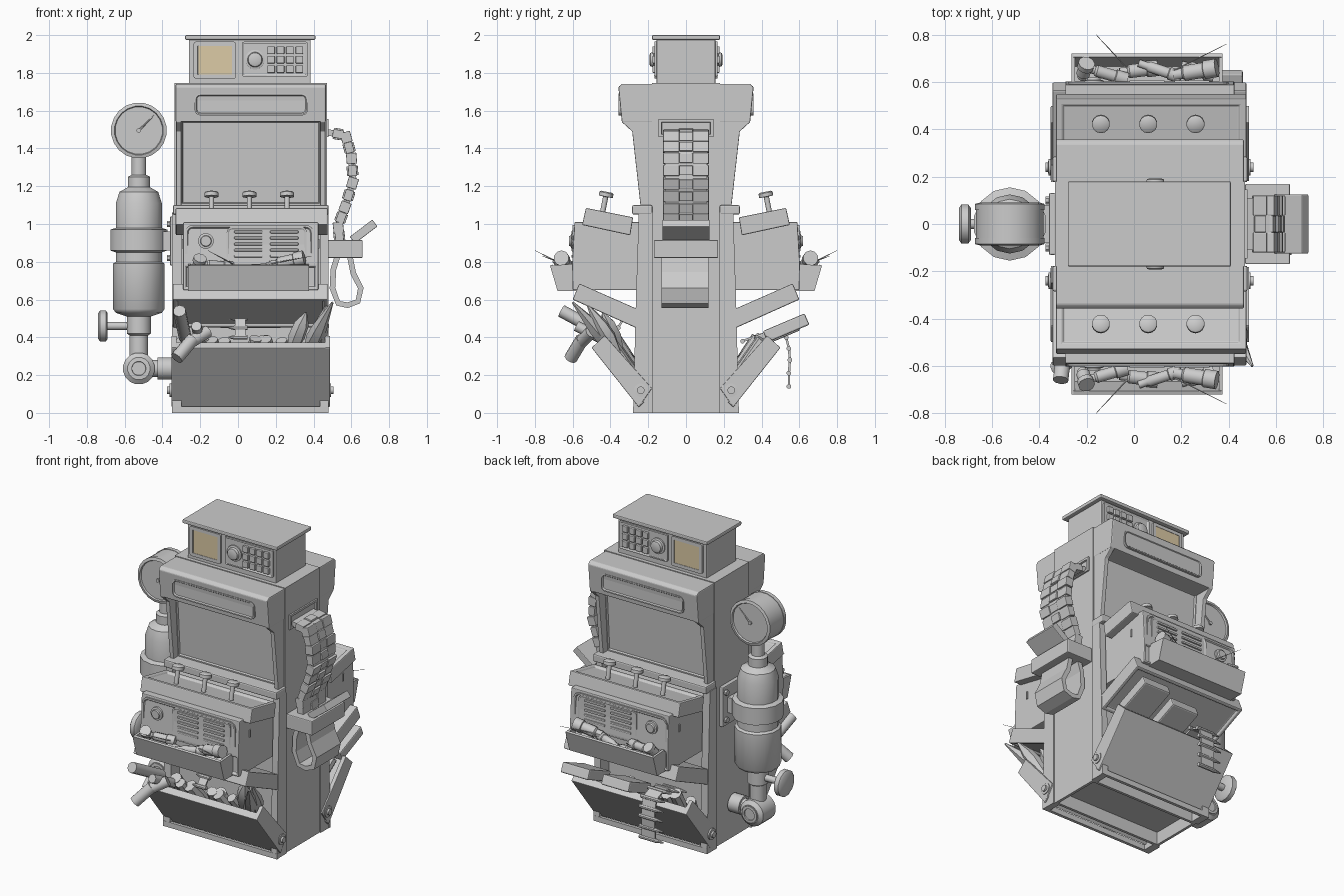
import bpy, bmesh, math, random
from mathutils import Vector, Matrix

if "Cube" in bpy.data.objects:
    bpy.data.objects.remove(bpy.data.objects["Cube"])
random.seed(4)

def finish(name, bm, mir=False, smooth=False, bevel=0, solid=0):
    bmesh.ops.recalc_face_normals(bm, faces=bm.faces[:])
    me = bpy.data.meshes.new(name)
    bm.to_mesh(me); bm.free()
    if smooth:
        me.shade_smooth(); me.set_sharp_from_angle(angle=math.radians(38))
    ob = bpy.data.objects.new(name, me)
    bpy.context.collection.objects.link(ob)
    if solid:
        m = ob.modifiers.new('solid', 'SOLIDIFY'); m.thickness = solid; m.offset = 0
    if bevel:
        m = ob.modifiers.new('bevel', 'BEVEL'); m.width = bevel; m.segments = 2
    if mir:  # front and back of the cabinet repeat
        m = ob.modifiers.new('mirror', 'MIRROR'); m.use_axis = (False, True, False)
    return ob

def recess(bm, n, inset, depth):
    bm.normal_update()
    f = max(bm.faces, key=lambda f: f.normal.dot(Vector(n)))
    bmesh.ops.inset_individual(bm, faces=[f], thickness=inset)
    bmesh.ops.inset_individual(bm, faces=[f], thickness=0.006, depth=-depth)

def add_box(bm, c, s, rot=Matrix()):
    bmesh.ops.create_cube(bm, size=1, matrix=Matrix.Translation(c) @ rot @ Matrix.Diagonal((*s, 1)))

def box(name, x, y, z, mir=False, bevel=0, rec=None, rnd=0):
    bm = bmesh.new()
    lo, hi = Vector((x[0], y[0], z[0])), Vector((x[1], y[1], z[1]))
    add_box(bm, (lo + hi) / 2, hi - lo)
    if rnd:  # round the corners seen from the front
        es = [e for e in bm.edges if abs(e.verts[0].co.y - e.verts[1].co.y) > 1e-5]
        bmesh.ops.bevel(bm, geom=es, offset=rnd, segments=4, profile=0.5, affect='EDGES')
        bmesh.ops.recalc_face_normals(bm, faces=bm.faces[:])
    if rec: recess(bm, *rec)
    return finish(name, bm, mir, False, bevel)

def prism(name, pts, x, mir=False, bevel=0, rec=None):
    bm = bmesh.new()
    f = bm.faces.new([bm.verts.new((x[0], *p)) for p in pts])
    g = bmesh.ops.extrude_face_region(bm, geom=[f])
    bmesh.ops.translate(bm, verts=[v for v in g['geom'] if isinstance(v, bmesh.types.BMVert)], vec=(x[1] - x[0], 0, 0))
    bmesh.ops.recalc_face_normals(bm, faces=bm.faces[:])
    if rec: recess(bm, *rec)
    return finish(name, bm, mir, False, bevel)

def lathe(name, prof, p, q, n=16, mir=False):
    """Turned part: prof is (radius, distance from p towards q)."""
    p, d = Vector(p), (Vector(q) - Vector(p)).normalized()
    m = Matrix.Translation(p) @ d.to_track_quat('Z', 'Y').to_matrix().to_4x4()
    bm = bmesh.new()
    rings = [[bm.verts.new(m @ Vector((r * math.cos(a), r * math.sin(a), h)))
              for a in [2 * math.pi * (i + .5) / n for i in range(n)]] for r, h in prof]
    for a, b in zip(rings, rings[1:]):
        for i in range(n):
            bm.faces.new((a[i], a[(i + 1) % n], b[(i + 1) % n], b[i]))
    bm.faces.new(rings[0]); bm.faces.new(rings[-1])
    return finish(name, bm, mir, True)

def cyl(name, p, q, r, r2=None, n=16, mir=False):
    L = (Vector(q) - Vector(p)).length
    return lathe(name, [(r, 0), (r if r2 is None else r2, L)], p, q, n, mir)

def ribbon(name, pts, y, t):
    bm = bmesh.new()
    v = [[bm.verts.new((px, yy, pz)) for yy in y] for px, pz in pts]
    for a, b in zip(v, v[1:]):
        bm.faces.new((a[0], a[1], b[1], b[0]))
    return finish(name, bm, solid=t)

# --- cabinet core, base and side walls ---
box('core_column', (-.335, .47), (-.18, .18), (0, 1.747), rec=((0, 0, -1), .025, .08))
box('base_rim', (-.35, .48), (-.28, -.26), (0, .035), True)
for i, x in enumerate([(-.35, -.3), (.435, .478)]):
    prism(f'lower_side_wall_{i}', [(-.178, 0), (-.28, 0), (-.265, .6), (-.25, 1.06), (-.178, 1.06)], x, True)
box('ledge', (-.345, .48), (-.285, -.178), (1.05, 1.1), True, .008)

# --- upper cabinet with hood and recessed screen ---
for i, x in enumerate([(-.328, -.3), (.435, .463)]):
    prism(f'upper_side_wall_{i}', [(-.15, 1.09), (-.24, 1.09), (-.285, 1.49), (-.34, 1.54), (-.34, 1.6), (-.15, 1.6)], x, True, .004)
prism('hood', [(-.15, 1.54), (-.34, 1.54), (-.358, 1.725), (-.34, 1.742), (-.15, 1.742)], (-.33, .465), True, .006)
box('hood_panel', (-.23, .37), (-.358, -.33), (1.575, 1.69), True, 0, ((0, -1, 0), .008, .007), .03)
prism('screen', [(-.15, 1.1), (-.195, 1.1), (-.225, 1.55), (-.15, 1.55)], (-.305, .44), True, 0, ((0, -1, 0), .012, .012))

# --- top control box ---
box('control_box', (-.26, .385), (-.155, .155), (1.73, 1.98), bevel=.006)
box('control_lid', (-.28, .41), (-.18, .18), (1.975, 2.0), bevel=.006)
box('display_frame', (-.235, -.01), (-.168, -.15), (1.77, 1.965), True, 0, ((0, -1, 0), .022, .008), .012)
glass = box('display_glass', (-.21, -.03), (-.166, -.15), (1.79, 1.945), True)
mat = bpy.data.materials.new('display_amber'); mat.diffuse_color = (.72, .6, .38, 1)
glass.data.materials.append(mat)
box('keypad_plate', (.02, .37), (-.166, -.15), (1.78, 1.965), True, 0, ((0, -1, 0), .007, .004), .012)
lathe('dial', [(.052, 0), (.052, .015), (.04, .018), (.036, .034), (.025, .038)], (.09, -.155, 1.87), (.09, -1, 1.87), 20, True)
bm = bmesh.new()
for r in range(3):
    for c in range(4):
        add_box(bm, (.175 + c * .05, -.165, 1.82 + r * .05), (.04, .025, .04))
finish('keypad_keys', bm, True, bevel=.004)
box('status_strip', (.04, .15), (-.17, -.15), (1.785, 1.79), True)

# --- hinged-open upper flap with three pull knobs ---
prism('upper_flap', [(-.53, 1.085), (-.28, 1.035), (-.295, .94), (-.55, .995)], (-.33, .475), True, .006, ((0, .2, 1), .04, .012))
for i, x in enumerate((-.14, .06, .26)):
    lathe(f'pull_knob_{i}', [(.014, 0), (.014, .1), (.038, .102), (.038, .122), (.03, .128)],
          (x, -.445, 1.045), (x, -.445 + .2, 2.045), 14, True)

# --- console with grille and parts tray ---
prism('console', [(-.2, 1.01), (-.59, 1.01), (-.603, .79), (-.6, .65), (-.2, .65)], (-.29, .425), True, .005, ((0, -1, 0), .02, .015))
box('console_panel', (-.28, .4), (-.6, -.55), (.77, .995), True, 0, ((0, -1, 0), .012, .008), .04)
box('grille_plate', (-.06, .365), (-.601, -.56), (.8, .985), True, 0, ((0, -1, 0), .007, .004), .03)
bm = bmesh.new()
for c in (.055, .245):
    for r in range(5):
        add_box(bm, (c, -.6, .83 + r * .032), (.15, .014, .014))
finish('grille_slats', bm, True, bevel=.004)
lathe('console_knob', [(.042, 0), (.042, .022), (.03, .024), (.027, .035)], (-.17, -.585, .91), (-.17, -1, .91), 16, True)
prism('tray_front', [(-.68, .645), (-.72, .78), (-.705, .785), (-.665, .655)], (-.255, .37), True)
prism('tray_floor', [(-.68, .645), (-.5, .645), (-.5, .66), (-.675, .66)], (-.255, .37), True)
for i, x in enumerate([(-.265, -.25), (.36, .375)]):
    prism(f'tray_end_{i}', [(-.58, .645), (-.68, .645), (-.72, .78), (-.58, .79)], x, True)
for i, x in enumerate((-.296, .425)):
    box(f'console_side_slot_{i}', (x, x + .006), (-.49, -.48), (.87, .92), True)

# vials and needles lying in the tray
vials = [((-.2, -.66, .79), (-.03, -.61, .77), .026), ((.02, -.68, .76), (.2, -.62, .77), .024),
         ((.17, -.63, .78), (.35, -.66, .82), .034), ((-.22, -.62, .75), (-.2, -.68, .82), .03),
         ((-.06, -.64, .74), (.1, -.66, .73), .03), ((.2, -.67, .74), (.34, -.63, .74), .03)]
for i, (a, b, r) in enumerate(vials):
    L = (Vector(b) - Vector(a)).length
    lathe(f'vial_{i}', [(r * .7, 0), (r * .7, L * .2), (r, L * .25), (r, L * .7), (r * 1.2, L * .72), (r * 1.2, L)], a, b, 10, True)
cyl('needle_0', (-.03, -.66, .79), (-.16, -.8, .86), .004, .001, 6, True)
cyl('needle_1', (.17, -.65, .79), (.39, -.76, .83), .004, .001, 6, True)

# --- lower flap, recess slot and tilted bin ---
prism('lower_flap', [(-.565, .685), (-.235, .54), (-.265, .45), (-.6, .6)], (-.345, .475), True, .006, ((0, -.4, -1), .03, .015))
box('recess_slot', (-.12, .25), (-.2, -.17), (.45, .54), True, 0, ((0, -1, 0), .015, .015), .03)
prism('bin_front', [(-.5, .345), (-.465, .375), (-.22, .06), (-.25, .03)], (-.35, .485), True, .004)
prism('bin_bottom', [(-.25, .03), (-.18, .11), (-.2, .14), (-.27, .06)], (-.34, .475), True)
for i, x in enumerate([(-.352, -.325), (.46, .487)]):
    prism(f'bin_end_{i}', [(-.5, .345), (-.43, .41), (-.18, .13), (-.25, .03)], x, True, .004)
for i, (x, s) in enumerate([(-.35, -1), (.48, 1)]):
    lathe(f'bin_hinge_{i}', [(.036, 0), (.036, .012), (.02, .013), (.02, .025)], (x, -.24, .12), (x + s, -.24, .12), 14, True)

# --- loose gear in the bins ---
for i in range(9):
    x = -.25 + i * .075
    a = Vector((x, -.25 - random.random() * .03, .2))
    b = a + Vector((random.uniform(-.07, .07), -.13, .17 + random.random() * .03))
    cyl(f'bin_part_{i}', a, b, .03 + random.random() * .012, n=8, mir=True)
for i, (a, b) in enumerate([((.27, -.34, .3), (.36, -.44, .53)), ((.36, -.36, .31), (.5, -.6, .585)), ((.4, -.35, .3), (.47, -.52, .57))]):
    lathe(f'blade_{i}', [(.015, 0), (.045, .12), (.04, .2), (.006, (Vector(b) - Vector(a)).length)], a, b, 6)
for i, (a, b, r) in enumerate([((-.16, -.5, .43), (-.26, -.56, .37), .034), ((-.24, -.55, .39), (-.325, -.61, .29), .036),
                               ((-.28, -.4, .4), (-.31, -.66, .54), .034), ((-.2, -.38, .36), (-.22, -.58, .46), .028)]):
    cyl(f'torch_tube_{i}', a, b, r, n=10)
for i, (x, y, z) in enumerate([(.36, .53, .45), (.1, .48, .42)]):
    bm = bmesh.new()
    add_box(bm, (x, y, z), (.2, .24, .065), Matrix.Rotation(.4, 4, 'X'))
    finish(f'back_pack_{i}', bm, bevel=.008)

def shell_belt(name, cx, pts, hw):
    for i, (y, z) in enumerate(pts):
        lathe(f'{name}_{i}', [(.013, 0), (.013, hw * 1.4), (.004, hw * 2)], (cx + hw, y, z), (-1, y, z), 8)
    bm = bmesh.new()
    for (y0, z0), (y1, z1) in zip(pts, pts[1:]):
        bm.faces.new([bm.verts.new(v) for v in ((cx - hw / 3, y0, z0), (cx + hw * .8, y0, z0), (cx + hw * .8, y1, z1), (cx - hw / 3, y1, z1))])
    finish(f'{name}_link', bm, solid=.012)
shell_belt('hanging_shell', -.13, [(.3, .38), (.38, .41), (.46, .43), (.53, .4), (.545, .34), (.55, .28), (.545, .21), (.545, .14)], .085)
shell_belt('bin_shell', 0, [(-.3, .55), (-.33, .5), (-.36, .45), (-.4, .4)], .05)

# --- pressure tank with gauge, valve and elbow on the left ---
X = -.525
lathe('pressure_tank', [(.05, 0), (.065, .01), (.065, .1), (.125, .12), (.14, .14), (.14, .38), (.125, .39), (.125, .44), (.155, .45),
      (.155, .56), (.125, .57), (.125, .7), (.105, .76), (.06, .785), (.06, .84), (.04, .85), (.04, .97)],
      (X, 0, .41), (X, 0, 2), 14)
cyl('gauge_body', (X, -.08, 1.495), (X, .08, 1.495), .145, n=20)
lathe('gauge_rim', [(.148, 0), (.148, .025), (.13, .03), (.125, .018)], (X, -.06, 1.495), (X, -1, 1.495), 20, True)
cyl('gauge_needle', (X, -.083, 1.495), (X + .08, -.083, 1.575), .006, .002, 6, True)
cyl('gauge_pivot', (X, -.07, 1.495), (X, -.09, 1.495), .012, n=8, mir=True)
cyl('down_pipe', (X, 0, .25), (X, 0, .42), .05)
lathe('elbow_hub', [(.06, 0), (.085, .02), (.085, .15), (.06, .17)], (X, -.085, .235), (X, 1, .235), 16)
lathe('elbow_cap', [(.055, 0), (.055, .012), (.038, .013), (.036, .004)], (X, -.08, .235), (X, -1, .235), 16, True)
lathe('wall_pipe', [(.045, 0), (.045, .1), (.06, .1), (.06, .18)], (X, 0, .235), (0, 0, .235))
cyl('valve_stem', (X, 0, .46), (-.7, 0, .46), .022, n=10)
lathe('valve_wheel', [(.07, 0), (.085, .01), (.085, .04), (.07, .05)], (-.69, 0, .46), (-2, 0, .46), 12)
box('tank_bracket', (-.45, -.34), (-.08, .08), (.86, .96))
box('tank_mount', (-.36, -.33), (-.13, .13), (.78, 1.04), bevel=.006)
for i, z in enumerate((.82, 1.0)):
    cyl(f'mount_bolt_{i}', (-.34, -.1, z), (-.375, -.1, z), .018, n=8, mir=True)

# --- feed belt on the right: spine with overlapping side links ---
box('feed_port', (.46, .48), (-.145, .145), (1.46, 1.555), rec=((1, 0, 0), .02, .015))
path = [(.47, 1.485), (.57, 1.47), (.6, 1.36), (.61, 1.23), (.57, 1.1), (.53, .99), (.54, .9)]
ribbon('feed_belt_spine', path, (-.11, .11), .035)
pts = []
for (x0, z0), (x1, z1) in zip(path, path[1:]):
    for t in (.1, .6):
        pts.append((x0 + (x1 - x0) * t, z0 + (z1 - z0) * t, math.atan2(x1 - x0, z1 - z0)))
bm = bmesh.new()
for i, (x, z, a) in enumerate(pts[1:]):
    rot = Matrix.Rotation(a, 4, 'Y')
    for s in (-1, 1):
        add_box(bm, (x, s * .078, z), (.055 if i % 2 else .045, .085, .058), rot)
    add_box(bm, (x, 0, z), (.045 if i % 2 else .06, .07, .05), rot)
finish('feed_belt_links', bm, bevel=.004)
box('feed_bracket', (.47, .66), (-.17, .17), (.82, .915), bevel=.006)
bm = bmesh.new()
add_box(bm, (.665, 0, .96), (.15, .25, .045), Matrix.Rotation(-.65, 4, 'Y'))
finish('feed_deflector', bm, bevel=.004)
ribbon('feed_loop', [(.59, .84), (.61, .74), (.65, .66), (.635, .59), (.58, .57), (.53, .58), (.5, .66), (.505, .76), (.53, .84)], (-.13, .12), .03)

for m in bpy.data.materials:
    if m.users and not m.is_grease_pencil:
        m.use_nodes = True
        m.node_tree.nodes["Principled BSDF"].inputs["Base Color"].default_value = m.diffuse_color
